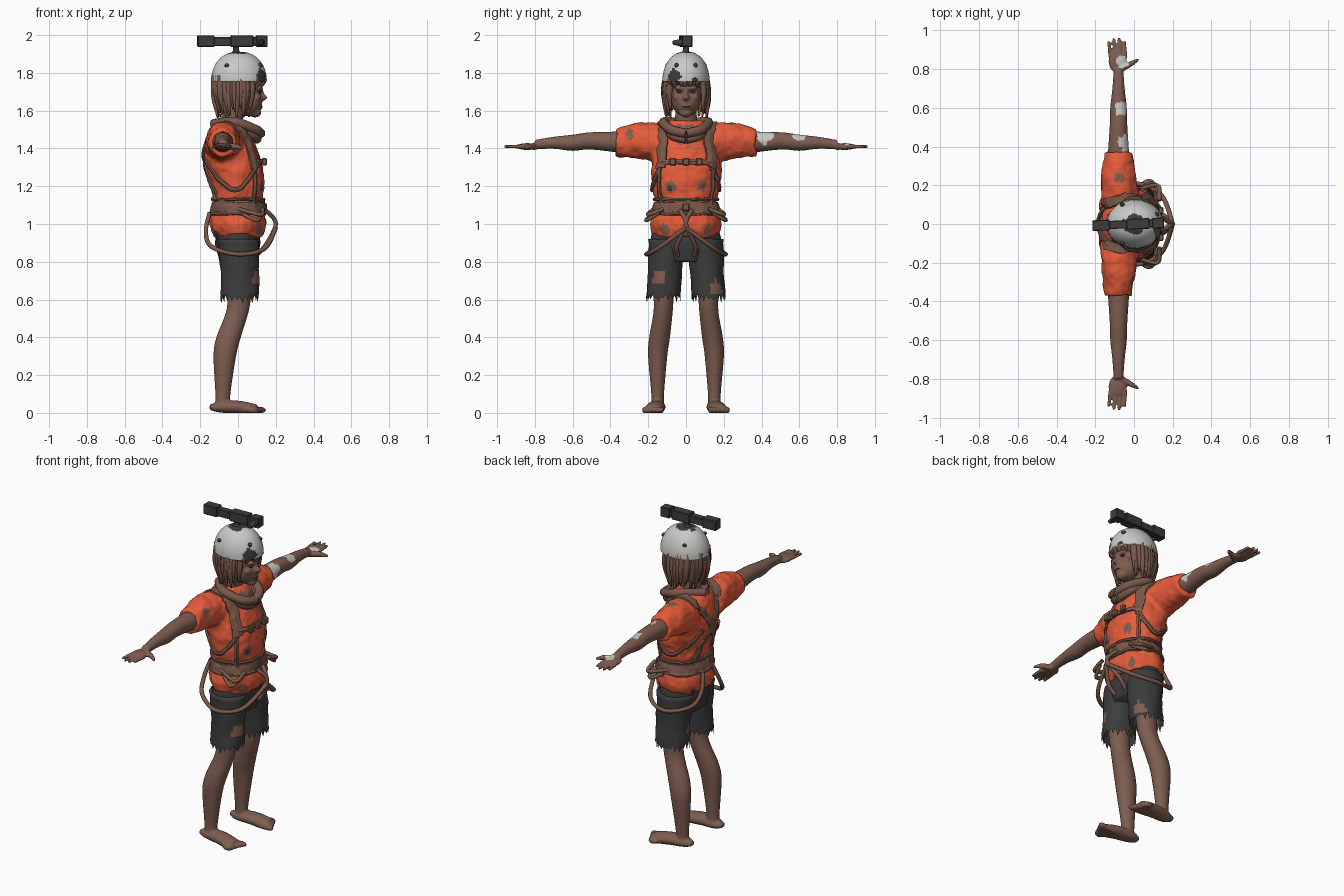
import bpy, bmesh, math, random
from mathutils import Vector, Matrix, noise
from mathutils.bvhtree import BVHTree

random.seed(4)
if "Cube" in bpy.data.objects:
    bpy.data.objects.remove(bpy.data.objects["Cube"])


def material(name, red, green, blue):
    mat = bpy.data.materials.new(name)
    mat.use_nodes = True
    mat.diffuse_color = (red, green, blue, 1)
    mat.node_tree.nodes["Principled BSDF"].inputs["Base Color"].default_value = mat.diffuse_color
    return mat


SKIN = material("brown_skin", .21, .11, .08)
WEATHERED = material("weathered_brown", .2, .1, .07)
ORANGE = material("orange_cloth", .83, .11, .045)
CHARCOAL = material("charcoal", .045, .045, .045)
PALE = material("pale_grey", .58, .58, .56)
SHADE = material("dark_brown", .06, .03, .02)
SIDES = (1, -1)


def spline(points, steps=5):
    """Smooth samples through points, using Hermite spans with averaged tangents."""
    last = len(points) - 1
    points = [Vector(point) for point in points]
    tangents = [(points[min(i + 1, last)] - points[max(i - 1, 0)]) / 2 for i in range(last + 1)]
    samples = []
    for start, end, leave, arrive in zip(points, points[1:], tangents, tangents[1:]):
        for step in range(steps):
            t = step / steps
            ease = t * t * (3 - 2 * t)
            samples.append(start.lerp(end, ease) + leave * t * (1 - t) ** 2 - arrive * t * t * (1 - t))
    return samples + [points[last]]


def loft(bm, points, axis="z", side=1, flat=1.0, count=24, ragged=0.0):
    """Stack oval rings (x, y, z, radius) along an axis; flat scales the second radius."""
    right, up, forward = Vector((1, 0, 0)), Vector((0, 0, 1)), Vector((0, 1, 0))
    first, second = {"x": (forward, up), "y": (right, up), "z": (right, forward)}[axis]
    rings = []
    for sample in spline(points):
        ring = []
        for i in range(count):
            angle = math.tau * i / count
            offset = first * math.cos(angle) + second * math.sin(angle) * flat
            co = Vector(sample[:3]) + offset * sample[3]
            co.y *= side
            ring.append(bm.verts.new(co))
        rings.append(ring)
    for lower, upper in zip(rings, rings[1:]):
        for i in range(count):
            j = (i + 1) % count
            bm.faces.new((lower[i], lower[j], upper[j], upper[i]))
    bm.faces.new(rings[0])
    if ragged:
        for i, vert in enumerate(rings[-1]):
            vert.co.z += random.uniform(0, ragged) * (1 if i % 2 else -1)
    else:
        bm.faces.new(rings[-1])


def placed(center, size):
    return Matrix.Translation(center) @ Matrix.Diagonal((*size, 1))


def blob(bm, center, radii):
    bmesh.ops.create_uvsphere(bm, u_segments=20, v_segments=12, radius=1, matrix=placed(center, radii))


def box(bm, center, size):
    bmesh.ops.create_cube(bm, size=1, matrix=placed(center, size))


def finish(bm, name, materials, voxel=0.0, smooth=True, wrinkle=0.0, spots=()):
    """Make the object, optionally fuse its volumes, crease it and paint worn spots."""
    bmesh.ops.recalc_face_normals(bm, faces=bm.faces)
    mesh = bpy.data.meshes.new(name)
    bm.to_mesh(mesh)
    bm.free()
    ob = bpy.data.objects.new(name, mesh)
    bpy.context.collection.objects.link(ob)
    if voxel:
        fuse = ob.modifiers.new("fuse", "REMESH")
        fuse.mode, fuse.voxel_size = "VOXEL", voxel
        soften = ob.modifiers.new("soften", "SMOOTH")
        soften.factor, soften.iterations = .5, 3
        graph = bpy.context.evaluated_depsgraph_get()
        mesh = bpy.data.meshes.new_from_object(ob.evaluated_get(graph))
        ob.modifiers.clear()
        ob.data = mesh
        mesh.name = name
    if wrinkle:
        creases = [noise.noise(v.co * 14) + noise.noise(v.co * 35) / 2 for v in mesh.vertices]
        moves = [v.normal * wrinkle * crease for v, crease in zip(mesh.vertices, creases)]
        for vert, move in zip(mesh.vertices, moves):
            vert.co += move
    mesh.materials.clear()
    for mat in materials:
        mesh.materials.append(mat)
    for face in mesh.polygons:
        face.use_smooth = smooth
        fray = 1 + noise.noise(face.center * 45) / 2
        for center, radius, index in spots:
            if (face.center - Vector(center)).length < radius * fray:
                face.material_index = index
    return ob


# Shirt: torso and sleeves fused, with worn holes
bm = bmesh.new()
loft(bm, [(0, 0, .93, .13), (0, 0, 1, .15), (0, 0, 1.1, .13), (0, 0, 1.2, .14), (-.02, 0, 1.3, .15),
          (-.04, 0, 1.4, .14), (-.04, 0, 1.5, .11), (-.04, 0, 1.55, .07)], flat=1.26, count=40)
for side in SIDES:
    loft(bm, [(-.07, .1, 1.42, .1), (-.08, .24, 1.44, .09), (-.08, .37, 1.43, .07)], "y", side, flat=1.07)
holes = [((.06, 0, 1.47), .06, 1), ((0, -.3, 1.48), .03, 1), ((.13, .03, .95), .03, 1), ((-.08, .24, 1.52), .03, 1)]
for side in SIDES:
    holes += [((.13, side * .085, 1.2), .033, 1), ((.13, side * .09, 1.19), .015, 2),
              ((.12, side * .12, .97), .03, 1), ((-.13, side * .1, .94), .03, 2)]
shirt = finish(bm, "shirt", [ORANGE, SKIN, CHARCOAL], voxel=.01, wrinkle=.009, spots=holes)

# Shorts with torn hems and holes
bm = bmesh.new()
loft(bm, [(0, 0, .97, .11), (0, 0, .9, .12), (0, 0, .8, .1)], flat=1.55, count=32)
for side in SIDES:
    loft(bm, [(0, .1, .92, .11), (.01, .11, .75, .1), (.01, .12, .61, .1)], side=side, flat=.9, count=44, ragged=.03)
finish(bm, "shorts", [CHARCOAL, SKIN], wrinkle=.006,
       spots=[((.1, -.15, .72), .04, 1), ((.1, .16, .66), .04, 1), ((-.08, .1, .7), .03, 1)])

# Legs with bare feet and toes, soles flattened on the ground
bm = bmesh.new()
for side in SIDES:
    loft(bm, [(.01, .12, .7, .07), (0, .12, .55, .06), (-.05, .14, .4, .065), (-.07, .15, .3, .06),
              (-.08, .15, .1, .04), (-.08, .15, .03, .04)], side=side, flat=.85)
    loft(bm, [(-.15, .15, .03, .02), (-.1, .15, .03, .04), (0, .16, .03, .05), (.1, .17, .01, .05)],
         "x", side, flat=.7)
    for toe in range(5):
        blob(bm, (.12 - toe / 90, side * (.13 + toe / 45), .015), (.03, .014, .017))
legs = finish(bm, "legs", [SKIN], voxel=.007)
for vert in legs.data.vertices:
    vert.co.z = max(vert.co.z, 0)

# Arms with hands, fingers fanned by rule
bm = bmesh.new()
for side in SIDES:
    loft(bm, [(-.08, .3, 1.43, .06), (-.08, .5, 1.44, .046), (-.08, .6, 1.43, .043), (-.08, .7, 1.43, .032),
              (-.08, .8, 1.42, .025)], "y", side)
    blob(bm, (-.085, side * .84, 1.41), (.047, .06, .018))
    for finger in range(4):
        across, reach = finger / 40 - .12, .97 - abs(finger - 1.6) / 60
        loft(bm, [(across, .86, 1.41, .012), (across * 1.1, reach, 1.41, .008)], "y", side, count=12)
    loft(bm, [(-.07, .8, 1.41, .02), (-.01, .83, 1.41, .015), (.024, .85, 1.4, .008)], "x", side, count=12)
finish(bm, "arms", [SKIN, PALE], voxel=.006,
       spots=[((-.04, .42, 1.47), .045, 1), ((-.06, .6, 1.47), .036, 1), ((-.06, .84, 1.43), .03, 1)])

# Head with neck and facial features
bm = bmesh.new()
loft(bm, [(-.04, 0, 1.5, .06), (-.02, 0, 1.65, .055)])
blob(bm, (0, 0, 1.72), (.12, .1, .12))  # skull
blob(bm, (.055, 0, 1.655), (.074, .077, .085))  # face
blob(bm, (.09, 0, 1.59), (.033, .036, .026))  # chin
blob(bm, (.11, 0, 1.72), (.022, .06, .016))  # brow
blob(bm, (.13, 0, 1.67), (.025, .018, .017))  # nose
blob(bm, (.12, 0, 1.69), (.018, .012, .03))  # nose bridge
for side in SIDES:
    blob(bm, (.095, side * .045, 1.67), (.026, .024, .022))  # cheek
    blob(bm, (.115, 0, 1.62 + side * .007), (.016, .03, .007))  # lip
finish(bm, "head", [SKIN], voxel=.006)
bm = bmesh.new()
blob(bm, (.118, 0, 1.62), (.014, .026, .003))
for side in SIDES:
    blob(bm, (.114, side * .036, 1.7), (.01, .014, .007))
finish(bm, "eyes_and_mouth", [SHADE])

# Shaggy hair: tapered locks hanging below the helmet, short over the face
bm = bmesh.new()
locks = 90
for lock in range(locks):
    angle = math.tau * lock / locks + random.uniform(-.05, .05)
    is_fringe = math.cos(angle) > .66
    tip = random.uniform(1.71, 1.74) if is_fringe else random.uniform(1.56, 1.62)
    spread, width = random.uniform(.95, 1.05), random.uniform(.011, .017)
    along, across = math.cos(angle) * .125 * spread, math.sin(angle) * .115 * spread
    loft(bm, [(along, across * .9, 1.785, width), (along, across, (tip + 1.78) / 2, width),
              (along * .85, across * .93, tip, width / 4)], count=7)
finish(bm, "hair", [WEATHERED])

# Helmet: a dome swept by rule, with chipped paint and small vents
bm = bmesh.new()
dome = [math.pi / 2 * step / 8 for step in range(8)]
loft(bm, [(.005, 0, 1.755 + .157 * math.sin(a), .148 * math.cos(a) ** .85) for a in dome] + [(0, 0, 1.912, .005)],
     flat=.845, count=72)
finish(bm, "helmet", [PALE, CHARCOAL],
       spots=[((0, 0, 1.91), .055, 1), ((.13, -.07, 1.785), .042, 1), ((.14, .05, 1.76), .016, 1)])
bm = bmesh.new()
for side in SIDES:
    blob(bm, (.117, side * .05, 1.84), (.013, .012, .012))
    blob(bm, (-.06, side * .1, 1.84), (.012, .01, .01))
finish(bm, "helmet_vents", [CHARCOAL])

# Camera bar on a short post, lens facing sideways
bm = bmesh.new()
loft(bm, [(-.01, 0, 1.9, .03), (-.01, 0, 1.92, .016), (-.01, 0, 1.95, .018)], count=16)
box(bm, (-.03, 0, 1.966), (.37, .042, .046))
for along, length in ((-.17, .09), (.02, .12), (.125, .06)):
    box(bm, (along, 0, 1.968), (length, .055, .06))
loft(bm, [(.12, -.02, 1.96, .022), (.12, -.075, 1.96, .011)], "y", count=16)
bar = finish(bm, "camera_bar", [CHARCOAL], smooth=False)
bar.rotation_euler.z = .04
bar.modifiers.new("edge", "BEVEL").width = .004

# Harness webbing laid on the shirt surface
cloth = bmesh.new()
cloth.from_mesh(shirt.data)
surface = BVHTree.FromBMesh(cloth)
cloth.free()


def ribbon(bm, points, width, side=1, index=0, worn=None):
    """Project a path onto the shirt and give it width and thickness there."""
    path = [surface.find_nearest(Vector((x, y * side, z)))[:2] for x, y, z in spline(points, 10)]
    rows = []
    for i, (spot, normal) in enumerate(path):
        travel = path[min(i + 1, len(path) - 1)][0] - path[max(i - 1, 0)][0]
        across = normal.cross(travel).normalized() * width / 2
        row = []
        for offset, lift in ((-1, -.008), (-1, .01), (0, .014), (1, .01), (1, -.008)):
            base, outward = surface.find_nearest(spot + across * offset)[:2]
            row.append(bm.verts.new(base + outward * lift))
        rows.append(row)
    for near, far in zip(rows, rows[1:]):
        for i in range(len(near)):
            face = bm.faces.new((near[i - 1], near[i], far[i], far[i - 1]))
            face.material_index = 2 if worn and worn(face.calc_center_median()) else index
    bm.faces.new(rows[0])
    bm.faces.new(rows[-1])


bm = bmesh.new()
for side in SIDES:
    shoulder = [(-.15, .1, 1.48), (-.04, .13, 1.55), (.07, .14, 1.45), (.11, .15, 1.3)]
    ribbon(bm, shoulder, .06, side, index=1, worn=lambda c: c.y > 0 and c.x > 0 and c.z > 1.4)
    ribbon(bm, [(-.14, .11, 1.5), (-.19, 0, 1.33), (-.15, -.1, 1.13)], .035, side)
    ribbon(bm, [(.11, .15, 1.3), (0, .19, 1.18), (-.13, .15, 1.24), (-.18, .08, 1.33)], .024, side)
    ribbon(bm, [(.1, .16, 1.3), (.1, .15, 1.1)], .022, side, worn=lambda c: c.y > 0 and c.z < 1.2)
ribbon(bm, [(.13 - y * y, y, 1.33) for y in (-.16, 0, .16)], .026)
turns = [math.tau * step / 16 for step in range(17)]
for height, width, index in ((1.09, .06, 1), (1.055, .02, 0), (1.13, .016, 0)):
    waist = [(.14 * math.cos(a), .17 * math.sin(a), height) for a in turns]
    ribbon(bm, waist, width, index=index, worn=lambda c: index and c.y > .1 and abs(c.x) > .06)
finish(bm, "harness_webbing", [WEATHERED, CHARCOAL, PALE], smooth=False)


def tubes(name, paths, radius):
    """Round cords along smooth paths, repeated on both sides of the body."""
    curve = bpy.data.curves.new(name, "CURVE")
    curve.dimensions, curve.bevel_depth, curve.bevel_resolution = "3D", radius, 2
    curve.use_fill_caps = True
    for side in SIDES:
        for points in paths:
            samples = spline(points, 8)
            strand = curve.splines.new("POLY")
            strand.points.add(len(samples) - 1)
            for point, (x, y, z) in zip(strand.points, samples):
                point.co = (x, y * side, z, 1)
    curve.materials.append(WEATHERED)
    bpy.context.collection.objects.link(bpy.data.objects.new(name, curve))


# Leg loops with tie-in loop, gear loops, scarf and buckles
tubes("leg_loops", [
    [(.2, 0, .98), (.14, .15, .87), (0, .21, .84), (-.14, .15, .88), (-.17, .09, .96), (-.15, .05, 1.06)],
    [(.15, .03, 1.07), (.2, 0, 1), (.14, .05, .88), (.07, .03, .81)]], .012)
tubes("gear_loops", [
    [(.13, .12, 1.08), (.12, .2, 1.05), (0, .17, 1.08)],
    [(.13, .14, 1.06), (.1, .21, 1.02), (.03, .18, 1.05)]], .011)
tubes("scarf", [
    [(-.13, 0, 1.53), (-.02, .115, 1.54), (.09, .08, 1.5), (.12, 0, 1.48)],
    [(0, .1, 1.52), (.08, .07, 1.47), (.1, 0, 1.45)]], .026)
bm = bmesh.new()
for across, height in ((0, 1.09), (0, 1.33), (-.07, 1.33), (.07, 1.33)):
    box(bm, (.14, across, height), (.025, .035, .04))
buckles = finish(bm, "buckles", [WEATHERED], smooth=False)
buckles.modifiers.new("edge", "BEVEL").width = .005
